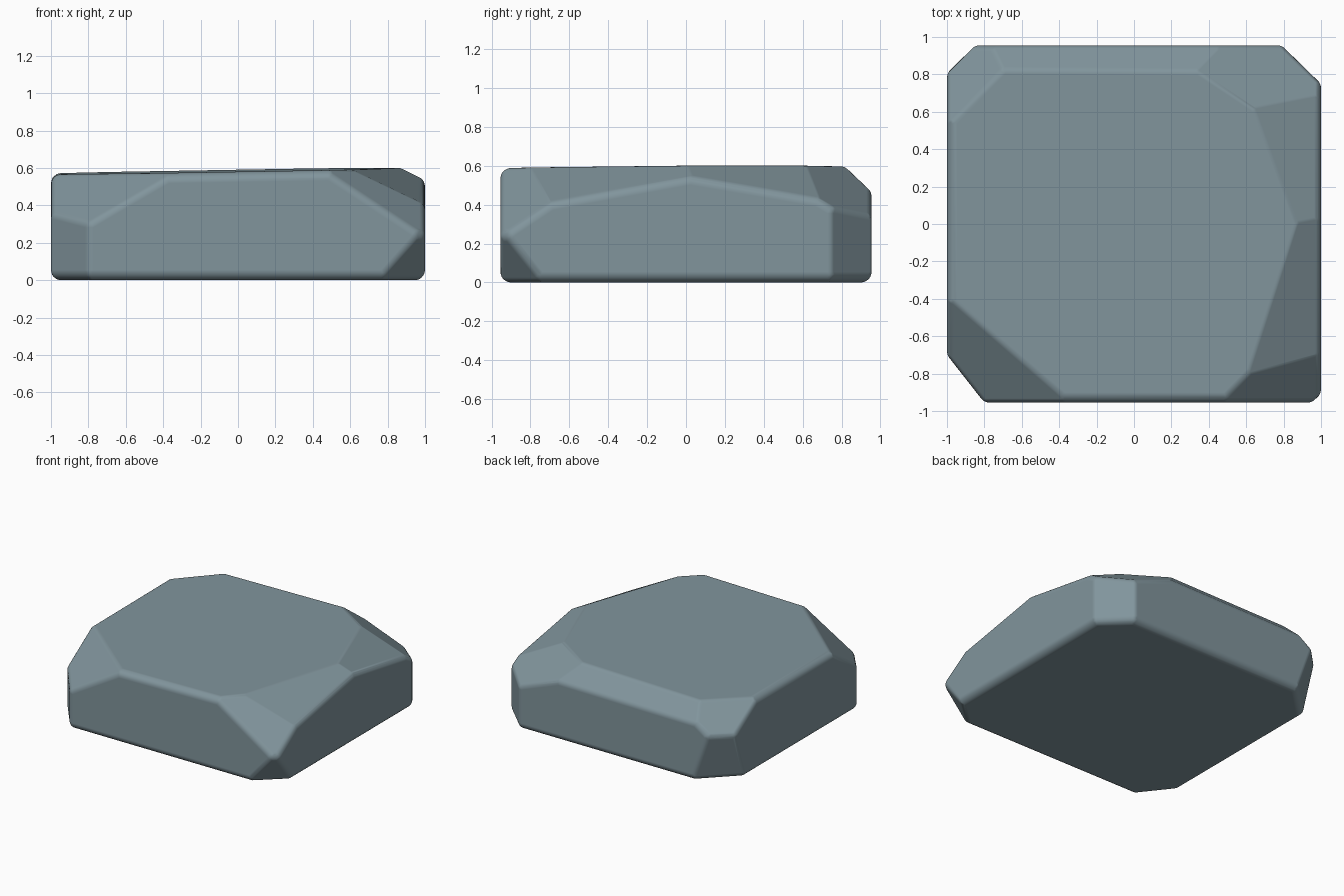
import bpy, bmesh
from mathutils import Vector, Matrix

cube = bpy.data.objects.get("Cube")
if cube:
    bpy.data.objects.remove(cube, do_unlink=True)

ROUND = 0.055                    # radius of the worn edges
CENTRE = Vector((0, 0, 0.3))

# Each chip is a flat cut through three points
chips = [
    ((-1, -1, 0.562), (1, -1, 0.597), (0, 1, 0.592)),                # sloping top
    ((0.75, -0.955, 0), (1, -0.73, 0), (1, -0.955, 0.28)),           # front left, low
    ((0.86, 0, 0.605), (0.64, -0.72, 0.59), (1, -0.72, 0.4)),        # left edge, front half
    ((0.86, 0, 0.605), (0.64, 0.65, 0.595), (1, 0.65, 0.43)),        # left edge, back half
    ((0.5, -0.955, 0.56), (1, -0.955, 0.23), (1, -0.7, 0.4)),        # front left, high
    ((-0.92, -0.46, 0.56), (-0.4, -0.92, 0.56), (-0.84, -0.955, 0.28)),  # front right, high
    ((-1, -0.7, 0), (-0.8, -0.955, 0), (-0.8, -0.955, 0.5)),         # front right corner
    ((0, 0.82, 0.59), (1, 0.82, 0.6), (0, 0.955, 0.46)),             # back edge
    ((-0.9, 0.62, 0.57), (-0.7, 0.82, 0.58), (-0.92, 0.9, 0.38)),    # back right, high
    ((-1, 0.68, 0), (-0.72, 0.955, 0), (-0.91, 0.91, 0.4)),          # back right, low
    ((0.35, 0.82, 0.59), (0.65, 0.62, 0.595), (0.9, 0.86, 0.36)),    # back left, high
    ((0.79, 0.955, 0), (1, 0.75, 0), (1, 0.75, 0.5)),                # back left corner
]

# Stone block, shrunk by the edge radius and chipped
core = bmesh.new()
size = Vector((2, 1.91, 0.64)) - Vector((2, 2, 2)) * ROUND
bmesh.ops.create_cube(core, size=1, matrix=Matrix.Translation((0, 0, 0.32)) @ Matrix.Diagonal((*size, 1)))
for a, b, c in chips:
    a, b, c = Vector(a), Vector(b), Vector(c)
    normal = (b - a).cross(c - a).normalized()
    if normal.dot(a - CENTRE) < 0:
        normal.negate()
    cut = bmesh.ops.bisect_plane(core, geom=core.verts[:] + core.edges[:] + core.faces[:],
                                 plane_co=a - normal * ROUND, plane_no=normal, clear_outer=True)
    rim = [e for e in cut["geom_cut"] if isinstance(e, bmesh.types.BMEdge)]
    if rim:
        bmesh.ops.contextual_create(core, geom=rim)

# Round the edges: wrap a hull around a small ball at every corner
stone = bmesh.new()
for v in core.verts:
    bmesh.ops.create_icosphere(stone, subdivisions=3, radius=ROUND, matrix=Matrix.Translation(v.co))
core.free()
hull = bmesh.ops.convex_hull(stone, input=stone.verts[:])
spare = {g for g in hull["geom_interior"] + hull["geom_unused"] if isinstance(g, bmesh.types.BMVert)}
bmesh.ops.delete(stone, geom=list(spare), context="VERTS")
bmesh.ops.dissolve_limit(stone, angle_limit=0.02, verts=stone.verts[:], edges=stone.edges[:])
bmesh.ops.recalc_face_normals(stone, faces=stone.faces[:])
mesh = bpy.data.meshes.new("stone_slab")
stone.to_mesh(mesh)
stone.free()
slab = bpy.data.objects.new("stone_slab", mesh)
bpy.context.collection.objects.link(slab)

# Slate colour
slate = bpy.data.materials.new("slate_grey")
slate.use_nodes = True
colour = (0.22, 0.30, 0.335, 1)
slate.diffuse_color = colour
slate.node_tree.nodes["Principled BSDF"].inputs["Base Color"].default_value = colour
mesh.materials.append(slate)

# Smooth shading that keeps the broad faces flat
mesh.shade_smooth()
weighted = slab.modifiers.new("flat_faces", "WEIGHTED_NORMAL")
weighted.weight = 100
